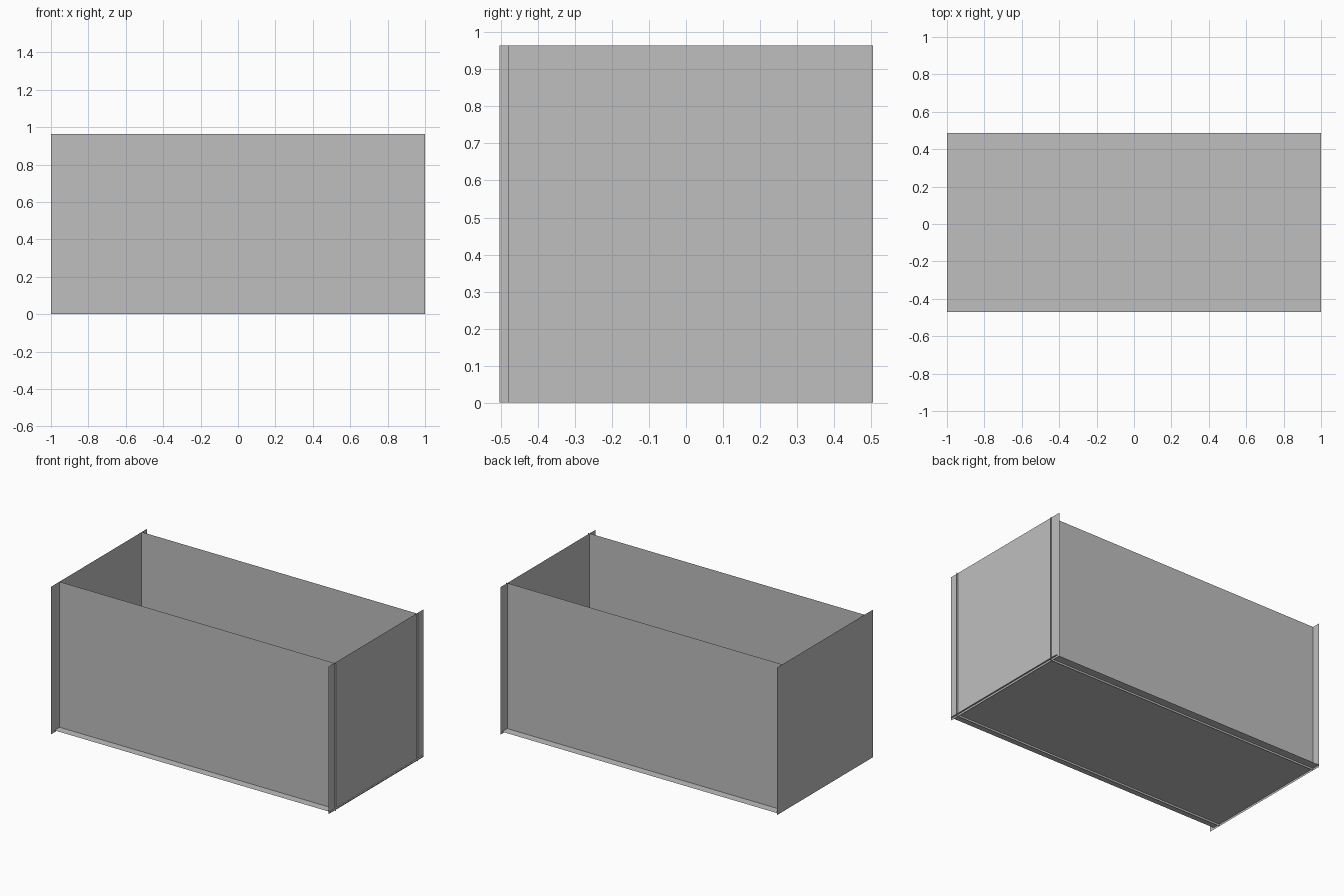
import bpy
import bmesh

cube = bpy.data.objects.get("Cube")
if cube:
    bpy.data.objects.remove(cube, do_unlink=True)

grey = bpy.data.materials.new("plain grey")
grey.use_nodes = True
colour = (0.52, 0.52, 0.52, 1)
grey.diffuse_color = colour
grey.node_tree.nodes["Principled BSDF"].inputs["Base Color"].default_value = colour


def panel(name, corner, side_a, side_b):
    """Flat sheet spanned by two edge vectors from a corner."""
    bm = bmesh.new()
    offsets = ((0, 0), (1, 0), (1, 1), (0, 1))
    bm.faces.new([
        bm.verts.new([c + a * s + b * t for c, a, b in zip(corner, side_a, side_b)])
        for s, t in offsets
    ])
    mesh = bpy.data.meshes.new(name)
    bm.to_mesh(mesh)
    bm.free()
    mesh.materials.append(grey)
    obj = bpy.data.objects.new(name, mesh)
    bpy.context.collection.objects.link(obj)
    return obj


HEIGHT = 0.965
LENGTH = 2.0
up = (0, 0, HEIGHT)
along = (LENGTH, 0, 0)

# Floor sheet, sticking out past the long walls as a ledge
panel("floor", (-1, -0.47, 0.013), along, (0, 0.957, 0))

# Long walls, reaching slightly through the floor and the left end
panel("front_wall", (-1, -0.417, 0), along, up)
panel("back_wall", (1, 0.433, 0), (-LENGTH, 0, 0), up)

# End walls, offset from each other in depth
panel("right_end_wall", (-1, 0.487, 0), (0, -0.991, 0), up)
panel("left_end_wall", (0.99, -0.48, 0), (0, 0.985, 0), up)
